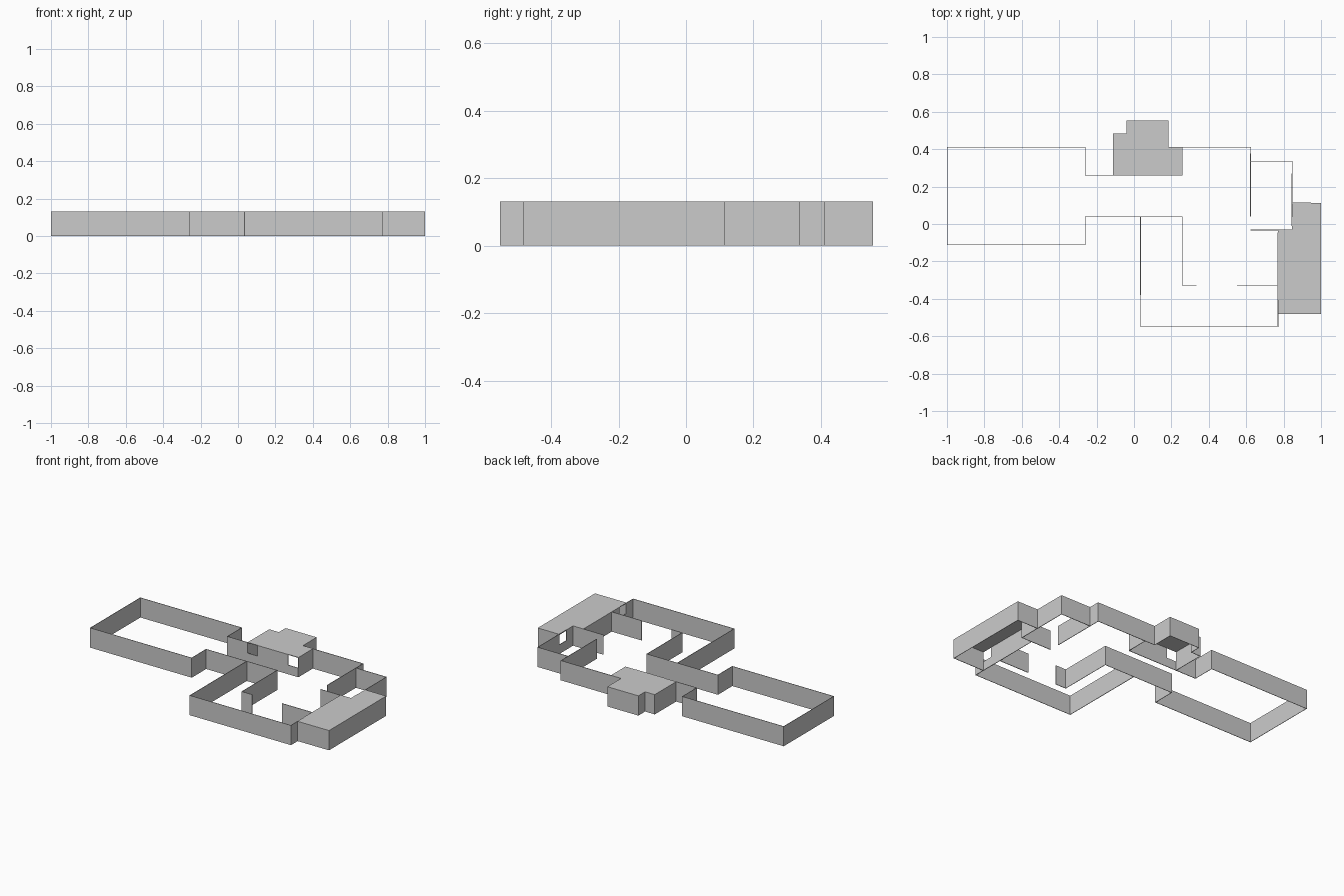
import bpy, bmesh

if "Cube" in bpy.data.objects:
    bpy.data.objects.remove(bpy.data.objects["Cube"])

H = 0.13       # wall height
SILL = 0.06    # height of the low wall under a corner opening
T = 0.004      # panel thickness


def finish(name, bm):
    me = bpy.data.meshes.new(name)
    bm.to_mesh(me)
    bm.free()
    ob = bpy.data.objects.new(name, me)
    bpy.context.collection.objects.link(ob)
    mod = ob.modifiers.new("thickness", "SOLIDIFY")
    mod.thickness = T
    mod.offset = 0
    return ob


def wall(name, path, top=H):
    """Upright thin wall along a plan path."""
    bm = bmesh.new()
    low = [bm.verts.new((x, y, 0)) for x, y in path]
    high = [bm.verts.new((x, y, top)) for x, y in path]
    for i in range(len(path) - 1):
        bm.faces.new((low[i], low[i + 1], high[i + 1], high[i]))
    return finish(name, bm)


def roof(name, outline):
    """Flat ceiling panel over a closed room."""
    bm = bmesh.new()
    bm.faces.new([bm.verts.new((x, y, H - T / 2)) for x, y in outline])
    return finish(name, bm)


# Large west room, open on its east side into the corridor
wall("west_room_wall", [(-0.11, 0.26), (-0.26, 0.26), (-0.26, 0.41), (-0.998, 0.41),
                        (-0.998, -0.11), (-0.26, -0.11), (-0.26, 0.04), (0.257, 0.04),
                        (0.257, -0.327), (0.333, -0.327)])

# South corridor
wall("south_corridor_wall", [(0.035, 0.04), (0.035, -0.55), (0.77, -0.55), (0.77, -0.48)])
wall("inner_south_wall", [(0.55, -0.327), (0.77, -0.327)])

# North-east corridor
wall("north_wall", [(0.257, 0.41), (0.623, 0.41), (0.623, 0.04)])
wall("north_east_wall", [(0.623, 0.335), (0.845, 0.335), (0.845, 0.11)])
wall("inner_east_wall", [(0.623, -0.032), (0.77, -0.032)])

# Roofed north room, with an opening at each end of its front wall
north = [(-0.11, 0.26), (0.257, 0.26), (0.257, 0.41), (0.183, 0.41),
         (0.183, 0.553), (-0.04, 0.553), (-0.04, 0.483), (-0.11, 0.483)]
roof("north_room_roof", north)
wall("north_room_wall", north[1:] + north[:1])
wall("north_room_front", [(-0.037, 0.26), (0.183, 0.26)])
wall("north_room_sill_left", [(-0.11, 0.26), (-0.037, 0.26)], SILL)
wall("north_room_sill_right", [(0.183, 0.26), (0.257, 0.26)], SILL)

# Roofed east room, with an opening at each end of its west side
east = [(0.77, -0.48), (0.998, -0.48), (0.998, 0.112), (0.845, 0.112),
        (0.845, -0.032), (0.77, -0.032)]
roof("east_room_roof", east)
wall("east_room_wall", [east[0], east[1], east[2], east[3]])
wall("east_room_west_wall", [(0.845, 0.038), east[4], east[5], (0.77, -0.406)])
wall("east_room_sill_north", [(0.845, 0.112), (0.845, 0.038)], SILL)
wall("east_room_sill_south", [(0.77, -0.406), (0.77, -0.48)], SILL)
